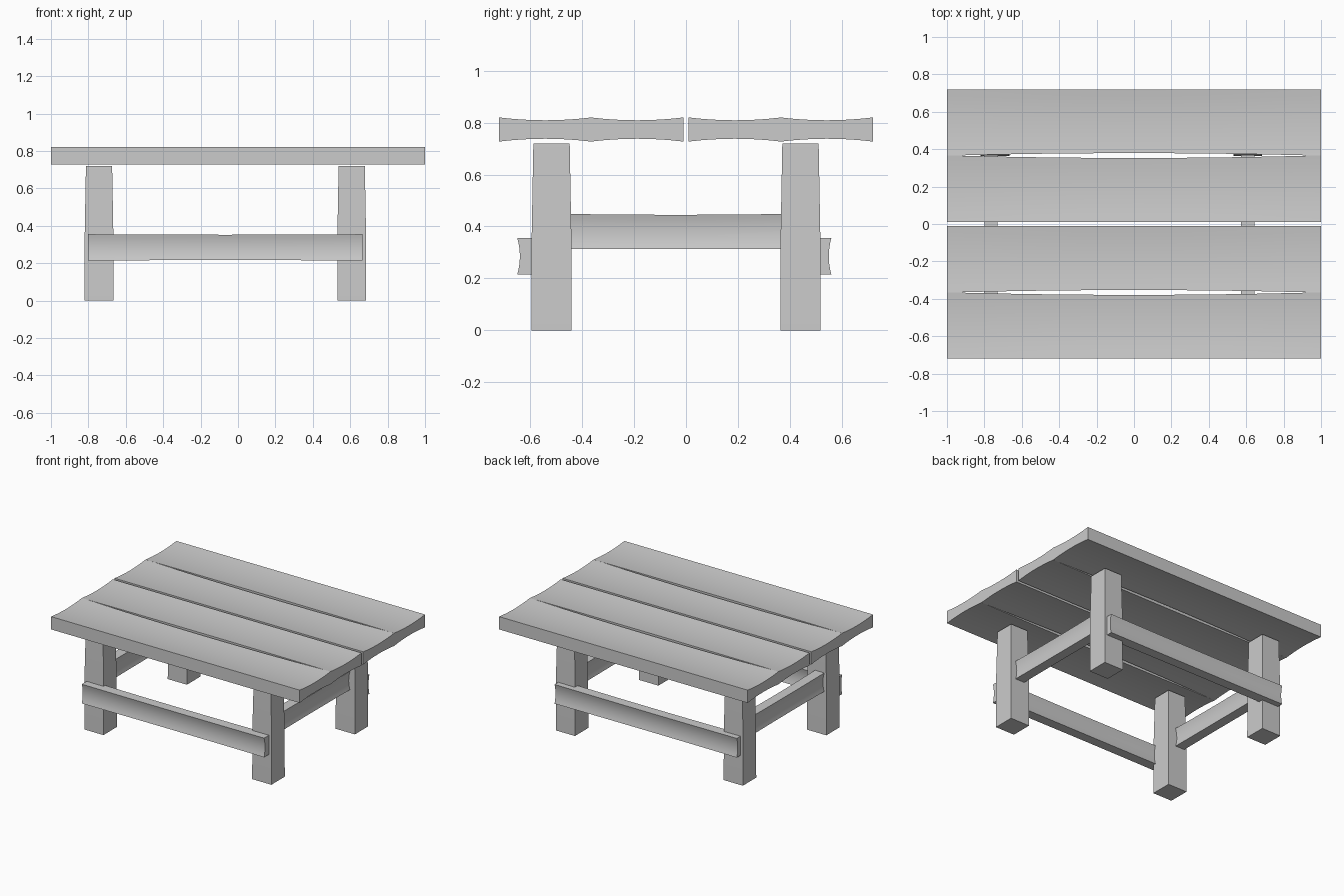
import bpy, bmesh
from mathutils import Vector

if "Cube" in bpy.data.objects:
    bpy.data.objects.remove(bpy.data.objects["Cube"])

AX = {"x": Vector((1, 0, 0)), "y": Vector((0, 1, 0)), "z": Vector((0, 0, 1))}
N_LEN, N_WID = 12, 8


def finish(bm, name):
    bmesh.ops.recalc_face_normals(bm, faces=bm.faces)
    me = bpy.data.meshes.new(name)
    bm.to_mesh(me)
    bm.free()
    ob = bpy.data.objects.new(name, me)
    bpy.context.collection.objects.link(ob)
    bpy.ops.object.select_all(action="DESELECT")
    ob.select_set(True)
    bpy.context.view_layer.objects.active = ob
    bpy.ops.object.shade_smooth_by_angle(angle=0.52)
    return ob


def loft(bm, rings):
    """Bridge a list of equal-length vertex rings and cap both ends."""
    rings = [[bm.verts.new(p) for p in r] for r in rings]
    n = len(rings[0])
    for a, b in zip(rings, rings[1:]):
        for i in range(n):
            j = (i + 1) % n
            bm.faces.new((a[i], a[j], b[j], b[i]))
    bm.faces.new(rings[0])
    bm.faces.new(rings[-1])


def board(name, axes, centre, length, width, thick, pinch, bow_lo=0, bow_hi=0, sag=0):
    """Worn board: hollow broad faces, edges optionally bowed inward along its length."""
    L, W, T = (AX[a] for a in axes)
    rings = []
    for i in range(N_LEN + 1):
        t = -1 + 2 * i / N_LEN
        k = 1 - t * t
        lo, hi = -width / 2 + bow_lo * k, width / 2 - bow_hi * k
        top, bottom = [], []
        for j in range(N_WID + 1):
            s = j / N_WID
            u = lo + (hi - lo) * s
            edge = s * (bow_hi > 0) + (1 - s) * (bow_lo > 0)
            v = thick / 2 - pinch * 4 * s * (1 - s) - sag * k * edge
            base = Vector(centre) + L * (t * length / 2) + W * u
            top.append(base + T * v)
            bottom.append(base - T * v)
        rings.append(top + bottom[::-1])
    bm = bmesh.new()
    loft(bm, rings)
    return finish(bm, name)


# Table top: four planks with bowed joints between outer and inner boards
for side, s in (("front", -1), ("back", 1)):
    for part, lo, hi, inner in (("outer", 0.365, 0.72, False), ("inner", 0.01, 0.367, True)):
        bow_hi = inner == (s > 0)
        board(f"{side}_{part}_plank", "xyz", (0, s * (lo + hi) / 2, 0.7735), 2.0, hi - lo, 0.093,
              0.011, 0 if bow_hi else 0.014, 0.014 if bow_hi else 0, 0.005)

# Legs: square posts narrowing slightly toward the top
LEG_X = {"left": -0.743, "right": 0.608}
LEG_Y = {"front": -0.518, "back": 0.441}
for xn, x in LEG_X.items():
    for yn, y in LEG_Y.items():
        rings = []
        for z, h in ((0, 0.077), (0.36, 0.0765), (0.72, 0.07)):
            rings.append([(x + a * h, y + b * h, z)
                          for a, b in ((-1, -1), (1, -1), (1, 1), (-1, 1))])
        bm = bmesh.new()
        loft(bm, rings)
        finish(bm, f"{yn}_{xn}_leg")

# Long stretchers on the outer faces of the legs
for name, y in (("front_stretcher", -0.6125), ("back_stretcher", 0.5225)):
    board(name, "xzy", (-0.068, y, 0.285), 1.466, 0.14, 0.075, 0.01, 0.001, 0.003, 0.002)

# Cross stretchers joining front and back legs
for name, x in (("left_stretcher", -0.765), ("right_stretcher", 0.608)):
    board(name, "yzx", (x, -0.04, 0.381), 0.92, 0.136, 0.075, 0.01, 0.001, 0.004, 0.002)
